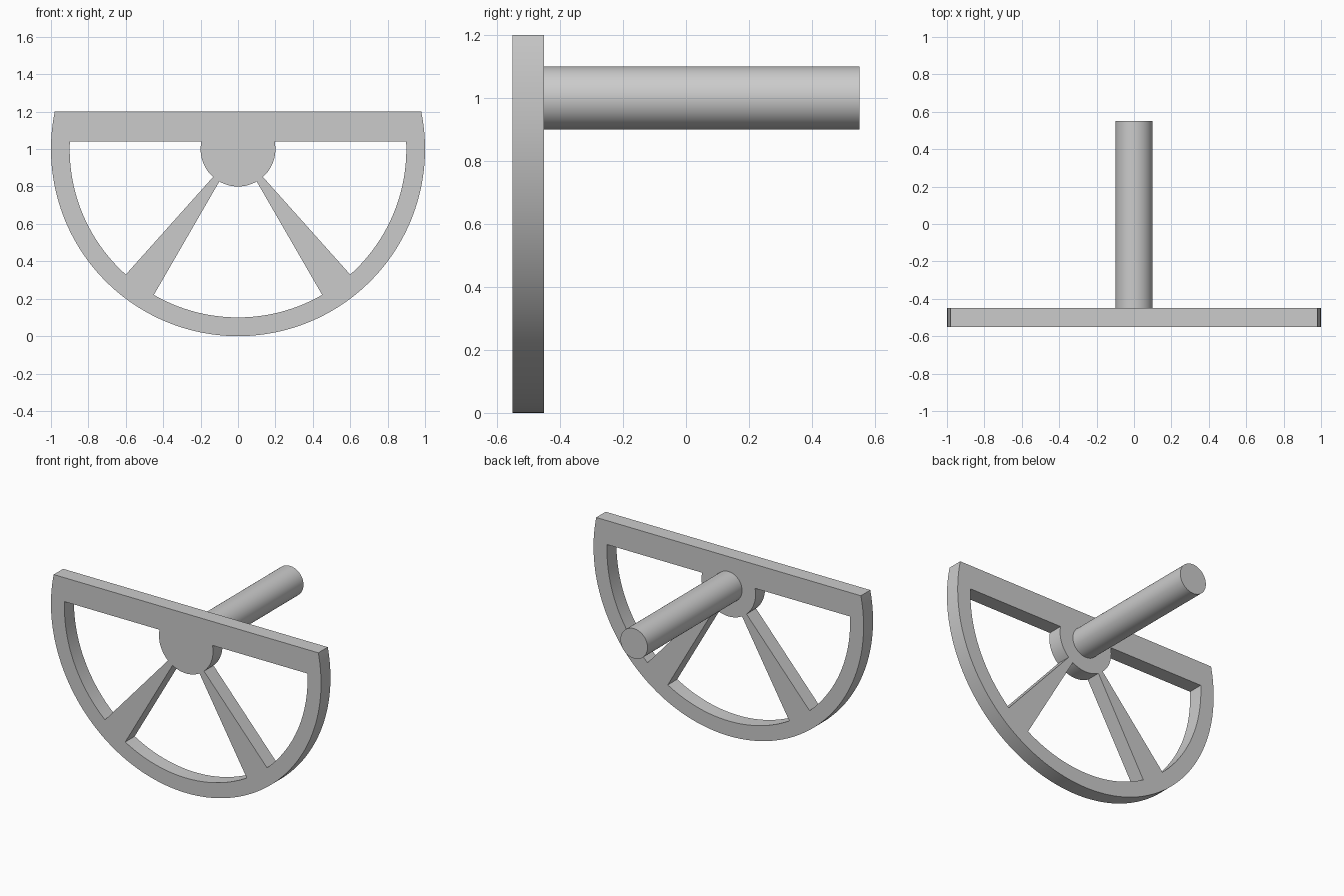
import bpy
import bmesh
from math import sin, cos, asin, pi, radians

if "Cube" in bpy.data.objects:
    bpy.data.objects.remove(bpy.data.objects["Cube"], do_unlink=True)

AXIS_Z = 1.0          # height of the wheel axis
RIM, RIM_IN, HUB = 1.0, 0.9, 0.2
TOP, BAR = 0.2, 0.04  # top and underside of the crossbar, above the axis
PLATE_Y, HALF = -0.5, 0.05

grey = bpy.data.materials.new("plain grey")
grey.use_nodes = True
colour = (0.6, 0.6, 0.6, 1)
grey.diffuse_color = colour
grey.node_tree.nodes["Principled BSDF"].inputs["Base Color"].default_value = colour


def arc(radius, start, end, steps):
    angles = [start + (end - start) * i / steps for i in range(steps + 1)]
    return [(radius * cos(a), radius * sin(a)) for a in angles]


def finish(obj):
    obj.data.materials.clear()
    obj.data.materials.append(grey)
    bpy.ops.object.select_all(action='DESELECT')
    obj.select_set(True)
    bpy.context.view_layer.objects.active = obj
    bpy.ops.object.shade_smooth_by_angle(angle=radians(30))


def window(start_in, start_out, end):
    # Opening between hub and inner rim
    return arc(RIM_IN, start_out, end, 32) + arc(HUB, end, start_in, 16)


# Half wheel outline and its three openings
top = asin(TOP / RIM)
outline = arc(RIM, -pi - top, top, 120)
side = window(asin(BAR / HUB), asin(BAR / RIM_IN), radians(-48.2))
mirrored = [(-x, y) for x, y in side]
lower = window(radians(-60), radians(-60), radians(-120))

curve = bpy.data.curves.new("half_wheel_profile", 'CURVE')
curve.dimensions = '2D'
curve.fill_mode = 'BOTH'
curve.extrude = HALF
for loop in (outline, side, mirrored, lower):
    spline = curve.splines.new('POLY')
    spline.points.add(len(loop) - 1)
    for point, (x, y) in zip(spline.points, loop):
        point.co = (x, y, 0, 1)
    spline.use_cyclic_u = True

helper = bpy.data.objects.new("half_wheel_profile", curve)
bpy.context.collection.objects.link(helper)
evaluated = helper.evaluated_get(bpy.context.evaluated_depsgraph_get())
mesh = bpy.data.meshes.new_from_object(evaluated)
bpy.data.objects.remove(helper, do_unlink=True)

# Weld caps to walls so the rim shades cleanly
bm = bmesh.new()
bm.from_mesh(mesh)
bmesh.ops.remove_doubles(bm, verts=bm.verts, dist=0.0001)
bmesh.ops.recalc_face_normals(bm, faces=bm.faces)
bm.to_mesh(mesh)
bm.free()

wheel = bpy.data.objects.new("half_wheel", mesh)
bpy.context.collection.objects.link(wheel)
wheel.location = (0, PLATE_Y, AXIS_Z)
wheel.rotation_euler = (pi / 2, 0, 0)
finish(wheel)

# Shaft running back from the hub
back, front = 0.55, PLATE_Y
bpy.ops.mesh.primitive_cylinder_add(
    vertices=64, radius=0.1, depth=back - front,
    location=(0, (back + front) / 2, AXIS_Z), rotation=(pi / 2, 0, 0))
shaft = bpy.context.object
shaft.name = "shaft"
finish(shaft)
